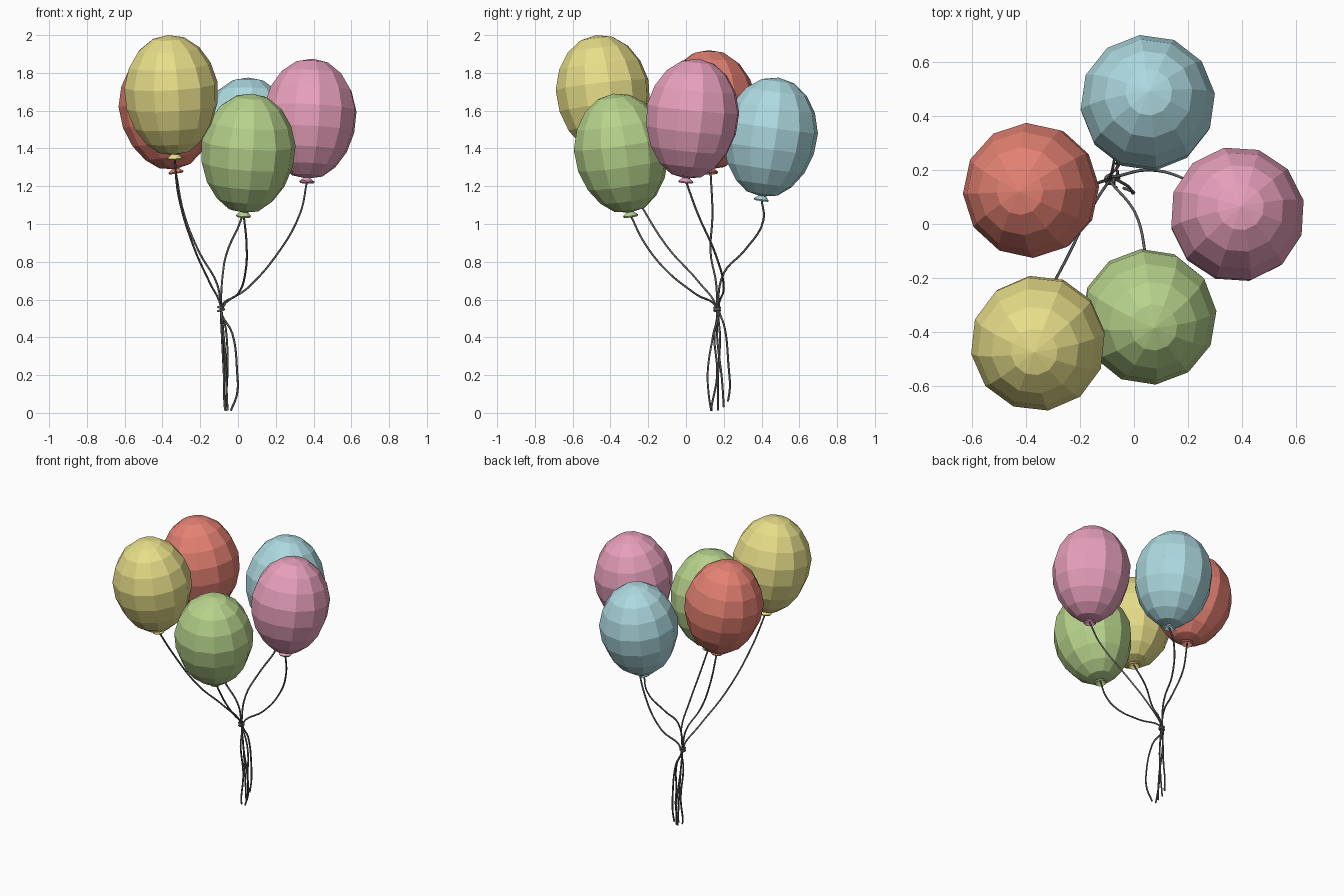
import bpy, bmesh, math
from mathutils import Vector

SIDES = 12
# radius, fraction of height (0 bottom to 1 top); starts with the flared neck lip
PROFILE = [(0.010, 0.012), (0.036, -0.028), (0.041, -0.016), (0.018, 0.014),
           (0.083, 0.034), (0.150, 0.117), (0.207, 0.246), (0.243, 0.410),
           (0.250, 0.587), (0.219, 0.750), (0.163, 0.883), (0.087, 0.970), (0, 1.0)]
KNOT = (-0.09, 0.165, 0.55)


def material(name, col):
    m = bpy.data.materials.new(name)
    m.diffuse_color = (*col, 1)
    return m


def balloon(name, bottom, top, col, turn):
    """Lathe the profile along the axis from bottom to top."""
    b, t = Vector(bottom), Vector(top)
    axis = t - b
    bm = bmesh.new()
    rings = []
    for r, f in PROFILE:
        z = f * axis.length
        if r == 0:
            rings.append([bm.verts.new((0, 0, z))] * SIDES)
        else:
            rings.append([bm.verts.new((r * math.cos(2 * math.pi * i / SIDES + turn),
                                        r * math.sin(2 * math.pi * i / SIDES + turn), z))
                          for i in range(SIDES)])
    bm.faces.new(rings[0][::-1])
    for lo, hi in zip(rings, rings[1:]):
        for i in range(SIDES):
            j = (i + 1) % SIDES
            vs = [lo[i], lo[j], hi[j], hi[i]]
            bm.faces.new(vs[:3] if hi[i] is hi[j] else vs)
    bmesh.ops.recalc_face_normals(bm, faces=bm.faces)
    me = bpy.data.meshes.new(name)
    bm.to_mesh(me)
    bm.free()
    me.materials.append(material(name, col))
    ob = bpy.data.objects.new(name, me)
    ob.location = b
    ob.rotation_mode = 'QUATERNION'
    ob.rotation_quaternion = Vector((0, 0, 1)).rotation_difference(axis)
    bpy.context.collection.objects.link(ob)


def cord(name, pts, mat, radius=0.0055, cyclic=False):
    """Thin tube through the points."""
    cu = bpy.data.curves.new(name, 'CURVE')
    cu.dimensions = '3D'
    cu.bevel_depth = radius
    cu.bevel_resolution = 1
    cu.resolution_u = 5
    cu.use_fill_caps = True
    sp = cu.splines.new('BEZIER')
    sp.bezier_points.add(len(pts) - 1)
    for p, co in zip(sp.bezier_points, pts):
        p.co = co
        p.handle_left_type = p.handle_right_type = 'AUTO'
    sp.use_cyclic_u = cyclic
    cu.materials.append(mat)
    bpy.context.collection.objects.link(bpy.data.objects.new(name, cu))


# balloons
balloon("yellow_balloon", (-0.335, -0.40, 1.36), (-0.37, -0.475, 2.0), (0.80, 0.73, 0.25), 0.15)
balloon("green_balloon", (0.03, -0.295, 1.055), (0.075, -0.385, 1.69), (0.47, 0.65, 0.26), 0.1)
balloon("pink_balloon", (0.365, 0.0, 1.235), (0.395, 0.065, 1.875), (0.80, 0.35, 0.50), 0.2)
balloon("blue_balloon", (0.045, 0.40, 1.14), (0.055, 0.49, 1.775), (0.42, 0.70, 0.75), 0.12)
balloon("red_balloon", (-0.33, 0.13, 1.285), (-0.425, 0.12, 1.92), (0.78, 0.22, 0.17), 0.05)

# strings: neck, over the knot, then tail
grey = material("string", (0.12, 0.12, 0.12))
strings = {
    "yellow_string": [(-0.335, -0.40, 1.35), (-0.315, -0.27, 1.15), (-0.235, -0.10, 0.88), (-0.15, 0.07, 0.69),
                      (-0.09, 0.16, 0.56), (-0.085, 0.15, 0.40), (-0.075, 0.165, 0.20), (-0.07, 0.135, 0.03), (-0.065, 0.135, 0.01)],
    "green_string": [(0.03, -0.295, 1.05), (0.045, -0.22, 0.90), (0.04, -0.10, 0.75), (0.0, 0.05, 0.63),
                     (-0.09, 0.165, 0.55), (-0.03, 0.145, 0.42), (-0.005, 0.115, 0.22), (-0.005, 0.12, 0.10), (-0.038, 0.133, 0.012)],
    "pink_string": [(0.365, 0.0, 1.225), (0.33, 0.06, 1.06), (0.20, 0.16, 0.83), (0.05, 0.20, 0.66),
                    (-0.085, 0.175, 0.55), (-0.065, 0.205, 0.45), (-0.055, 0.225, 0.25), (-0.06, 0.232, 0.13), (-0.065, 0.222, 0.06)],
    "blue_string": [(0.045, 0.40, 1.13), (0.015, 0.41, 1.02), (-0.055, 0.31, 0.86), (-0.08, 0.20, 0.74),
                    (-0.09, 0.17, 0.56), (-0.085, 0.18, 0.40), (-0.065, 0.17, 0.20), (-0.055, 0.17, 0.012)],
    "red_string": [(-0.33, 0.13, 1.275), (-0.285, 0.14, 1.05), (-0.205, 0.13, 0.85), (-0.11, 0.16, 0.68),
                   (-0.09, 0.165, 0.55), (-0.075, 0.165, 0.40), (-0.06, 0.19, 0.18), (-0.065, 0.20, 0.03)],
}
for n, p in strings.items():
    cord(n, p, grey)

# knot wraps
for k, (dz, tilt) in enumerate([(-0.007, 0.25), (0.006, -0.3)]):
    pts = [(KNOT[0] + 0.015 * math.cos(a), KNOT[1] + 0.015 * math.sin(a),
            KNOT[2] + dz + 0.015 * tilt * math.cos(a)) for a in [i * math.pi / 3 for i in range(6)]]
    cord("knot_wrap_%d" % (k + 1), pts, grey, 0.006, True)
